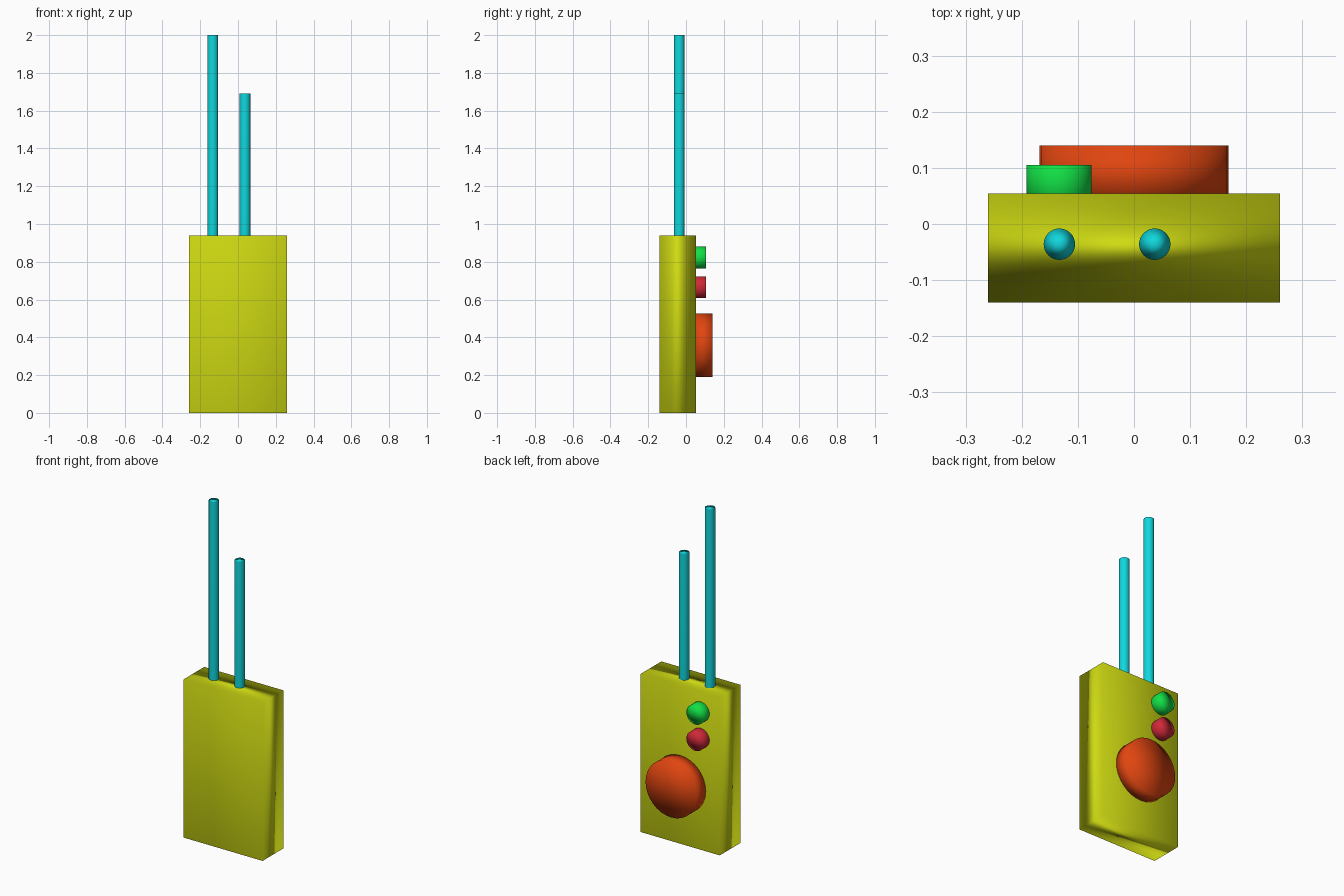
import bpy
from math import pi

cube = bpy.data.objects.get("Cube")
if cube:
    bpy.data.objects.remove(cube, do_unlink=True)


def material(name, r, g, b):
    mat = bpy.data.materials.new(name)
    mat.use_nodes = True
    mat.diffuse_color = (r, g, b, 1)
    shader = next(n for n in mat.node_tree.nodes if n.type == 'BSDF_PRINCIPLED')
    shader.inputs["Base Color"].default_value = (r, g, b, 1)
    return mat


def finish(name, mat):
    """Name, colour and smooth the active object, with area weighted normals."""
    obj = bpy.context.object
    obj.name = obj.data.name = name
    obj.data.materials.append(mat)
    bpy.ops.object.transform_apply(location=False, rotation=True, scale=True)
    bpy.ops.object.shade_smooth()
    mod = obj.modifiers.new("Weighted normals", 'WEIGHTED_NORMAL')
    mod.mode = 'FACE_AREA'
    return obj


yellow = material("yellow", 0.62, 0.70, 0.006)
cyan = material("cyan", 0.005, 0.68, 0.72)
green = material("green", 0.006, 0.74, 0.06)
red = material("red", 0.62, 0.022, 0.04)
orange = material("orange", 0.75, 0.06, 0.005)

FRONT, BACK, HEIGHT = -0.14, 0.054, 0.94

# Body
bpy.ops.mesh.primitive_cube_add(size=1, location=(0, (FRONT + BACK) / 2, HEIGHT / 2))
bpy.context.object.scale = (0.52, BACK - FRONT, HEIGHT)
finish("body", yellow)

# Antennas
for name, x, top in (("long_antenna", -0.133, 2.0), ("short_antenna", 0.037, 1.69)):
    base = HEIGHT - 0.02
    bpy.ops.mesh.primitive_cylinder_add(
        vertices=32, radius=0.028, depth=top - base, end_fill_type='TRIFAN',
        location=(x, -0.036, (top + base) / 2))
    finish(name, cyan)

# Round buttons and speaker on the back
for name, mat, x, z, radius, end in (
        ("upper_button", green, -0.134, 0.822, 0.058, 0.105),
        ("lower_button", red, -0.134, 0.665, 0.058, 0.105),
        ("speaker", orange, 0, 0.357, 0.168, 0.14)):
    base = BACK - 0.01
    bpy.ops.mesh.primitive_cylinder_add(
        vertices=32, radius=radius, depth=end - base, end_fill_type='TRIFAN',
        location=(x, (end + base) / 2, z), rotation=(pi / 2, 0, 0))
    finish(name, mat)
